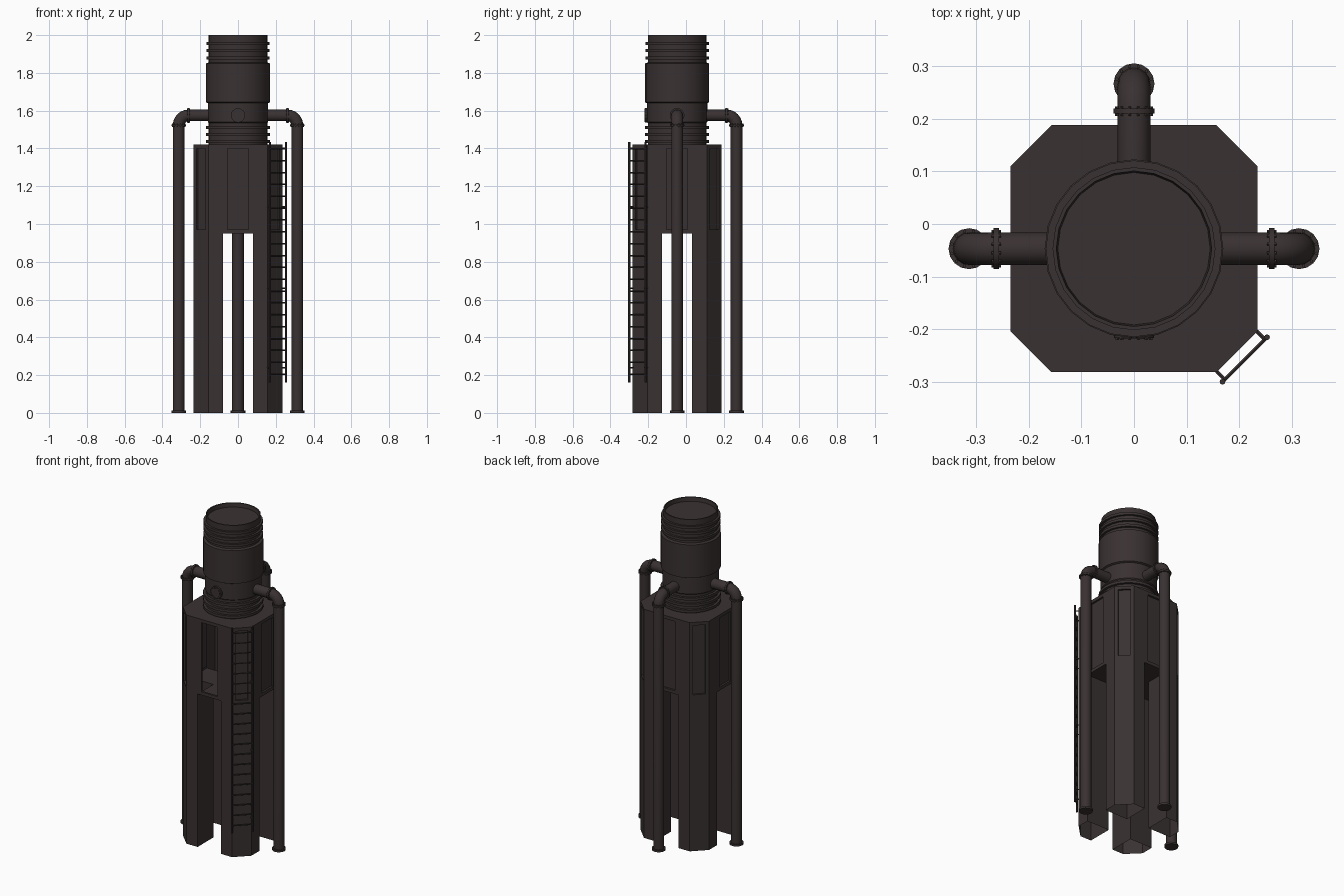
import bpy, bmesh, math
from mathutils import Vector, Matrix

if "Cube" in bpy.data.objects:
    bpy.data.objects.remove(bpy.data.objects["Cube"])

CY = -0.047                       # tower axis in y
HALF, FLAT = 0.235, 0.157         # body half width, half length of flat sides
mat = bpy.data.materials.new("dark iron brown")
mat.diffuse_color = (0.042, 0.031, 0.031, 1)
mat.use_nodes = True
mat.node_tree.nodes["Principled BSDF"].inputs["Base Color"].default_value = mat.diffuse_color


def finish(bm, name, smooth=False):
    bmesh.ops.recalc_face_normals(bm, faces=bm.faces)
    me = bpy.data.meshes.new(name)
    bm.to_mesh(me)
    bm.free()
    me.materials.append(mat)
    ob = bpy.data.objects.new(name, me)
    bpy.context.collection.objects.link(ob)
    bpy.ops.object.select_all(action='DESELECT')
    bpy.context.view_layer.objects.active = ob
    ob.select_set(True)
    if smooth:
        bpy.ops.object.shade_smooth_by_angle(angle=math.radians(35))
    return ob


def add_cyl(bm, a, b, r, n=16):
    a, b = Vector(a), Vector(b)
    d = b - a
    m = Matrix.Translation((a + b) / 2) @ d.to_track_quat('Z', 'Y').to_matrix().to_4x4()
    bmesh.ops.create_cone(bm, cap_ends=True, segments=n, radius1=r, radius2=r,
                          depth=d.length, matrix=m)


def add_box(bm, c, size, angle=0):
    m = Matrix.Translation(c) @ Matrix.Rotation(angle, 4, 'Z') @ Matrix.Diagonal((*size, 1))
    bmesh.ops.create_cube(bm, size=1, matrix=m)


def add_rings(bm, rings, closed=False):
    loops = [[bm.verts.new(p) for p in ring] for ring in rings]
    n = len(loops[0])
    for l0, l1 in zip(loops, loops[1:]):
        for i in range(n):
            j = (i + 1) % n
            bm.faces.new((l0[i], l0[j], l1[j], l1[i]))
    bm.faces.new(loops[0])
    bm.faces.new(loops[-1])


# Tower body: eight-sided shell
outline = [(FLAT, -HALF), (HALF, -FLAT), (HALF, FLAT), (FLAT, HALF),
           (-FLAT, HALF), (-HALF, FLAT), (-HALF, -FLAT), (-FLAT, -HALF)]
bm = bmesh.new()
add_rings(bm, [[(x, y + CY, z) for x, y in outline] for z in (0, 1.42)])
body = finish(bm, "tower_body")


def cut(build):
    cb = bmesh.new()
    build(cb)
    cutter = finish(cb, "cutter")
    cutter.hide_render = True
    mod = body.modifiers.new("cut", 'BOOLEAN')
    mod.operation, mod.object, mod.solver = 'DIFFERENCE', cutter, 'EXACT'
    bpy.context.view_layer.objects.active = body
    bpy.ops.object.modifier_apply(modifier=mod.name)
    bpy.data.objects.remove(cutter)


# Crossing arches that leave four corner legs
cut(lambda b: add_box(b, (0, CY, 0.425), (0.16, 1, 1.05)))
cut(lambda b: add_box(b, (0, CY, 0.425), (1, 0.16, 1.05)))


# Tall recessed panels on all eight sides
def panels(b):
    for k in range(8):
        a = k * math.pi / 4
        dist = HALF if k % 2 == 0 else (HALF + FLAT) / math.sqrt(2)
        w = 0.11 if k % 2 == 0 else 0.07
        c = Vector((math.cos(a) * dist, math.sin(a) * dist + CY, 1.185))
        add_box(b, c, (0.024, w, 0.43), a)


cut(panels)

# Open leg undersides and the open front panel
bm = bmesh.new()
bm.from_mesh(body.data)
gone = []
for f in bm.faces:
    c = f.calc_center_median()
    under = c.z < 0.001
    front = abs(c.x) < 0.02 and abs(c.y - (CY - HALF + 0.012)) < 0.002 and abs(f.normal.y) > 0.9
    if under or front:
        gone.append(f)
bmesh.ops.delete(bm, geom=gone, context='FACES')
bm.to_mesh(body.data)
bm.free()

# Tank with raised ribs, wide middle band and a sunken lid
profile = [(0.155, 1.42)]
for z in (1.436, 1.474, 1.512):
    profile += [(0.155, z - 0.008), (0.17, z - 0.008), (0.17, z + 0.008), (0.155, z + 0.008)]
profile += [(0.155, 1.535), (0.16, 1.54), (0.16, 1.64), (0.17, 1.645), (0.17, 1.85), (0.155, 1.855)]
for z in (1.88, 1.918, 1.956):
    profile += [(0.155, z - 0.008), (0.168, z - 0.008), (0.168, z + 0.008), (0.155, z + 0.008)]
profile += [(0.155, 2.0), (0.148, 2.0), (0.145, 1.975)]
bm = bmesh.new()
N = 24
add_rings(bm, [[(r * math.cos(2 * math.pi * i / N), CY + r * math.sin(2 * math.pi * i / N), z)
                for i in range(N)] for r, z in profile])
finish(bm, "tank", True)


# Flange disc with a circle of bolts
def add_flange(bm, c, axis, r=0.039, t=0.01, bolts=12):
    c, axis = Vector(c), Vector(axis).normalized()
    add_cyl(bm, c - axis * t / 2, c + axis * t / 2, r, 16)
    u = axis.orthogonal().normalized()
    v = axis.cross(u)
    for i in range(bolts):
        a = 2 * math.pi * i / bolts
        p = c + (u * math.cos(a) + v * math.sin(a)) * (r - 0.005)
        add_cyl(bm, p - axis * (t / 2 + 0.004), p + axis * (t / 2 + 0.004), 0.0035, 6)


# Three down pipes: left, right and back
PR, PZ, BEND, OUT = 0.031, 1.575, 0.052, 0.314
UP = Vector((0, 0, 1))
for side, d in (("right", Vector((1, 0, 0))), ("left", Vector((-1, 0, 0))), ("back", Vector((0, 1, 0)))):
    path = [(0.14, PZ, 0)]
    for i in range(7):
        a = i / 6 * math.pi / 2
        path.append((OUT - BEND + BEND * math.sin(a), PZ - BEND + BEND * math.cos(a), a))
    path.append((OUT, 0, math.pi / 2))
    s = d.cross(UP)
    rings = []
    for x, z, a in path:
        n = d * math.sin(a) + UP * math.cos(a)
        c = Vector((0, CY, 0)) + d * x + UP * z
        rings.append([c + (n * math.cos(t) + s * math.sin(t)) * PR
                      for t in (2 * math.pi * i / 16 for i in range(16))])
    bm = bmesh.new()
    add_rings(bm, rings)
    finish(bm, side + "_pipe", True)
    bm = bmesh.new()
    base = Vector((0, CY, 0))
    add_flange(bm, base + d * (OUT - BEND) + UP * PZ, d)
    add_flange(bm, base + d * OUT + UP * (PZ - BEND), UP)
    add_cyl(bm, base + d * OUT, base + d * OUT + UP * 0.012, 0.039, 16)
    finish(bm, side + "_pipe_flanges", True)

# Front outlet: short stub with a flange
bm = bmesh.new()
add_cyl(bm, (0, CY - 0.14, PZ), (0, CY - 0.172, PZ), 0.028, 16)
add_flange(bm, (0, CY - 0.165, PZ), (0, -1, 0), 0.038)
finish(bm, "front_outlet", True)

# Ladder on the front right chamfer
bm = bmesh.new()
out = Vector((1, -1, 0)).normalized()
along = Vector((1, 1, 0)).normalized()
mid = Vector((0.196, CY - 0.196, 0)) + out * 0.021
for sgn in (-1, 1):
    p = mid + along * 0.06 * sgn
    add_cyl(bm, p + UP * 0.16, p + UP * 1.435, 0.0055, 8)
    for z in (0.24, 0.66, 1.09, 1.4):
        q = mid + along * 0.054 * sgn + UP * z
        add_cyl(bm, q - out * 0.022, q, 0.004, 6)
for i in range(20):
    z = 0.205 + i * 0.0628
    add_cyl(bm, mid - along * 0.06 + UP * z, mid + along * 0.06 + UP * z, 0.004, 6)
finish(bm, "ladder", True)
